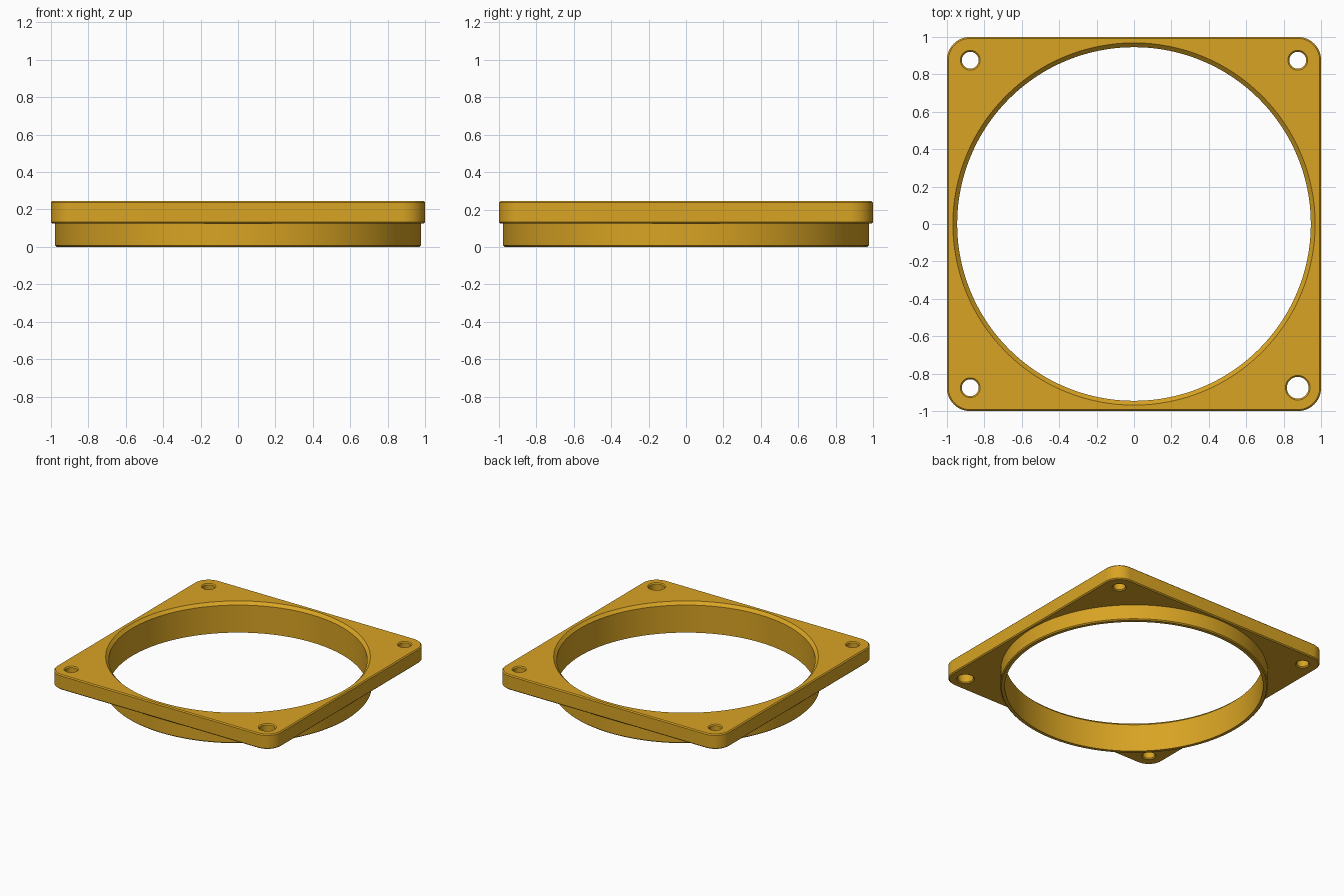
import bpy, bmesh, math

if "Cube" in bpy.data.objects:
    bpy.data.objects.remove(bpy.data.objects["Cube"])

GOLD = bpy.data.materials.new("golden_yellow")
GOLD.diffuse_color = (0.69, 0.37, 0.017, 1)
GOLD.use_nodes = True
GOLD.node_tree.nodes["Principled BSDF"].inputs["Base Color"].default_value = GOLD.diffuse_color

PLATE_Z0, PLATE_Z1 = 0.125, 0.245
CH = 0.008          # small edge chamfer
HOLE = 0.875        # screw hole offset from centre


def stack(name, loops):
    """Closed solid from stacked horizontal loops of equal point count."""
    bm = bmesh.new()
    rings = [[bm.verts.new(p) for p in loop] for loop in loops]
    n = len(rings[0])
    for a, b in zip(rings, rings[1:]):
        for i in range(n):
            j = (i + 1) % n
            bm.faces.new((a[i], a[j], b[j], b[i]))
    bm.faces.new(rings[0][::-1])
    bm.faces.new(rings[-1])
    me = bpy.data.meshes.new(name)
    bm.to_mesh(me)
    bm.free()
    me.materials.append(GOLD)
    ob = bpy.data.objects.new(name, me)
    bpy.context.collection.objects.link(ob)
    return ob


def circle(r, z, n, cx=0, cy=0):
    return [(cx + r * math.cos(2 * math.pi * i / n),
             cy + r * math.sin(2 * math.pi * i / n), z) for i in range(n)]


def round_square(half, r, z, seg=12):
    pts = []
    for q, (sx, sy) in enumerate(((1, 1), (-1, 1), (-1, -1), (1, -1))):
        for k in range(seg + 1):
            a = math.pi / 2 * (q + k / seg)
            pts.append((sx * (half - r) + r * math.cos(a),
                        sy * (half - r) + r * math.sin(a), z))
    return pts


def combine(target, other, operation):
    mod = target.modifiers.new(operation.lower(), 'BOOLEAN')
    mod.operation, mod.solver, mod.object = operation, 'EXACT', other
    bpy.context.view_layer.objects.active = target
    bpy.ops.object.modifier_apply(modifier=mod.name)
    bpy.data.objects.remove(other)


# Square mounting plate with rounded corners and chamfered rims
frame = stack("mounting_frame", [
    round_square(1 - CH, 0.125 - CH, PLATE_Z0),
    round_square(1, 0.125, PLATE_Z0 + CH),
    round_square(1, 0.125, PLATE_Z1 - CH),
    round_square(1 - CH, 0.125 - CH, PLATE_Z1)])

# Round collar below the plate
collar = stack("collar", [circle(0.978 - CH, 0, 128), circle(0.978, CH, 128),
                          circle(0.978, 0.19, 128)])
combine(frame, collar, 'UNION')

# Central bore with a wide chamfer at the top
bore = stack("bore", [circle(0.945, -0.1, 128), circle(0.945, PLATE_Z1 - 0.023, 128),
                      circle(0.968, PLATE_Z1, 128), circle(0.968, PLATE_Z1 + 0.1, 128)])
combine(frame, bore, 'DIFFERENCE')

# Four screw holes, the front right one larger
for sx in (-1, 1):
    for sy in (-1, 1):
        r = 0.058 if (sx, sy) == (1, -1) else 0.045
        x, y = sx * HOLE, sy * HOLE
        levels = ((r + CH, 0.05), (r + CH, PLATE_Z0), (r, PLATE_Z0 + CH),
                  (r, PLATE_Z1 - CH), (r + CH, PLATE_Z1), (r + CH, 0.3))
        hole = stack("hole", [circle(rad, z, 40, x, y) for rad, z in levels])
        combine(frame, hole, 'DIFFERENCE')

# Smooth curved walls, crisp edges
bpy.ops.object.select_all(action='DESELECT')
frame.select_set(True)
bpy.context.view_layer.objects.active = frame
bpy.ops.object.shade_smooth_by_angle(angle=math.radians(30))
